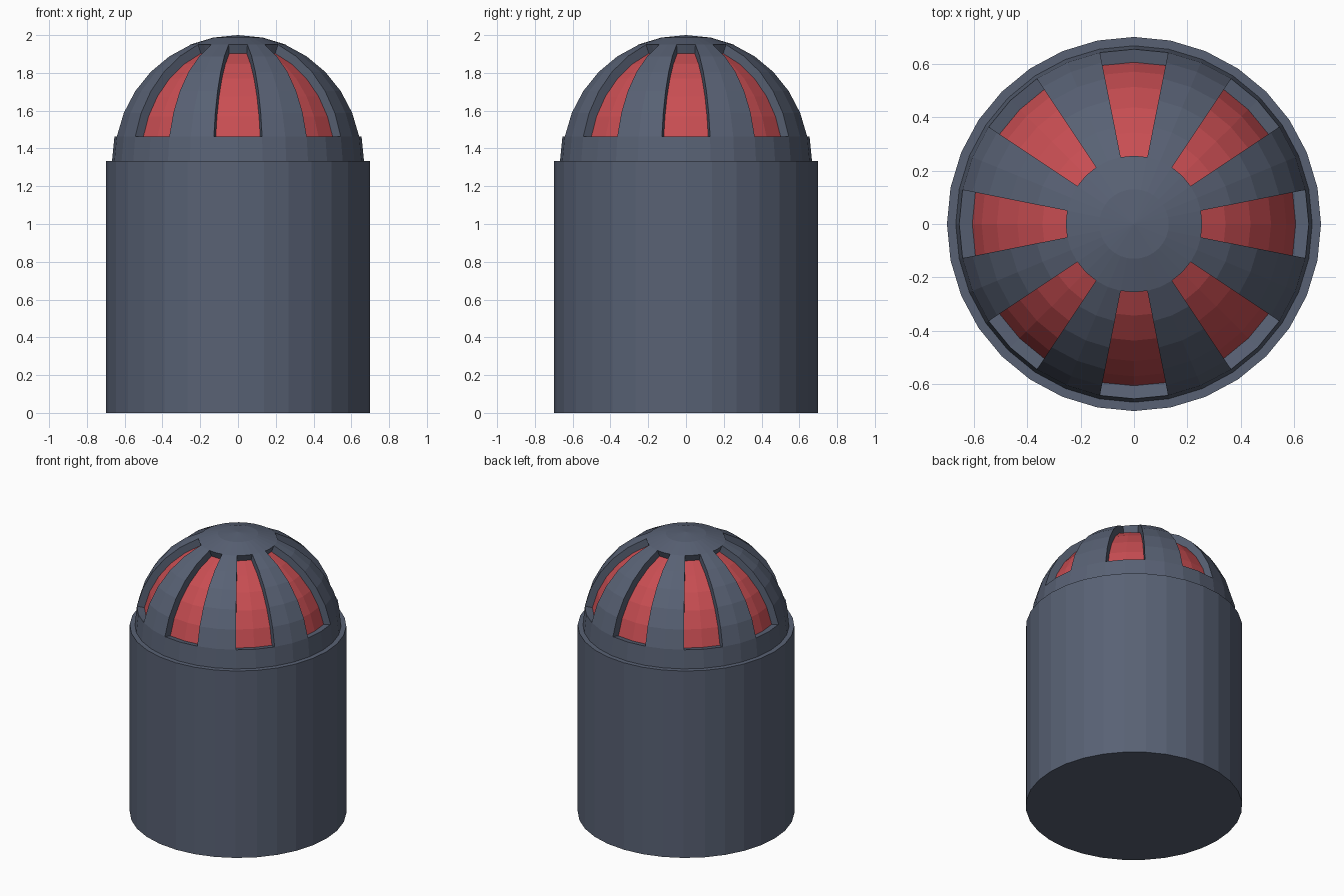
import bpy, bmesh, math
from mathutils import Matrix

if "Cube" in bpy.data.objects:
    bpy.data.objects.remove(bpy.data.objects["Cube"])

SIDES = 32
BODY_R, BODY_H = 0.70, 1.333
DOME_R, GLASS_R = 0.667, 0.617


def material(name, rgb):
    mat = bpy.data.materials.new(name)
    mat.diffuse_color = (*rgb, 1)
    mat.use_nodes = True
    mat.node_tree.nodes["Principled BSDF"].inputs["Base Color"].default_value = mat.diffuse_color
    return mat


def add_object(name, bm, mats):
    bmesh.ops.recalc_face_normals(bm, faces=bm.faces)
    mesh = bpy.data.meshes.new(name)
    bm.to_mesh(mesh)
    bm.free()
    for mat in mats:
        mesh.materials.append(mat)
    obj = bpy.data.objects.new(name, mesh)
    bpy.context.collection.objects.link(obj)
    return obj


slate = material("slate_grey", (0.098, 0.120, 0.175))
red = material("window_red", (0.58, 0.075, 0.085))

# Cylindrical body
bm = bmesh.new()
bmesh.ops.create_cone(bm, cap_ends=True, segments=SIDES, radius1=BODY_R, radius2=BODY_R,
                      depth=BODY_H, matrix=Matrix.Translation((0, 0, BODY_H / 2)))
add_object("body", bm, [slate])

# Dome: upper half of a sphere
bm = bmesh.new()
bmesh.ops.create_uvsphere(bm, u_segments=SIDES, v_segments=SIDES // 2, radius=DOME_R)
lower = [v for v in bm.verts if v.co.z < -0.001]
bmesh.ops.delete(bm, geom=lower, context='VERTS')


def in_window(face):
    c = face.calc_center_median()
    turn = math.degrees(math.atan2(c.y, c.x)) % 45
    tilt = math.degrees(math.atan2(c.xy.length, c.z))
    return min(turn, 45 - turn) < 11.25 and 22.5 < tilt < 78.75


# Eight windows sunk radially into the dome
windows = [f for f in bm.faces if in_window(f)]
window_set = set(windows)
inner = {}
for v in {v for f in windows for v in f.verts}:
    inner[v] = bm.verts.new(v.co * (GLASS_R / DOME_R))
for f in windows:
    bm.faces.new([inner[v] for v in f.verts]).material_index = 1
    for e in f.edges:
        if any(g not in window_set for g in e.link_faces if g.verts[0] not in inner.values()):
            # recess wall along the window border
            a, b = e.verts
            bm.faces.new((a, b, inner[b], inner[a])).material_index = 0
bmesh.ops.delete(bm, geom=windows, context='FACES')
dome = add_object("dome", bm, [slate, red])
dome.location.z = BODY_H
